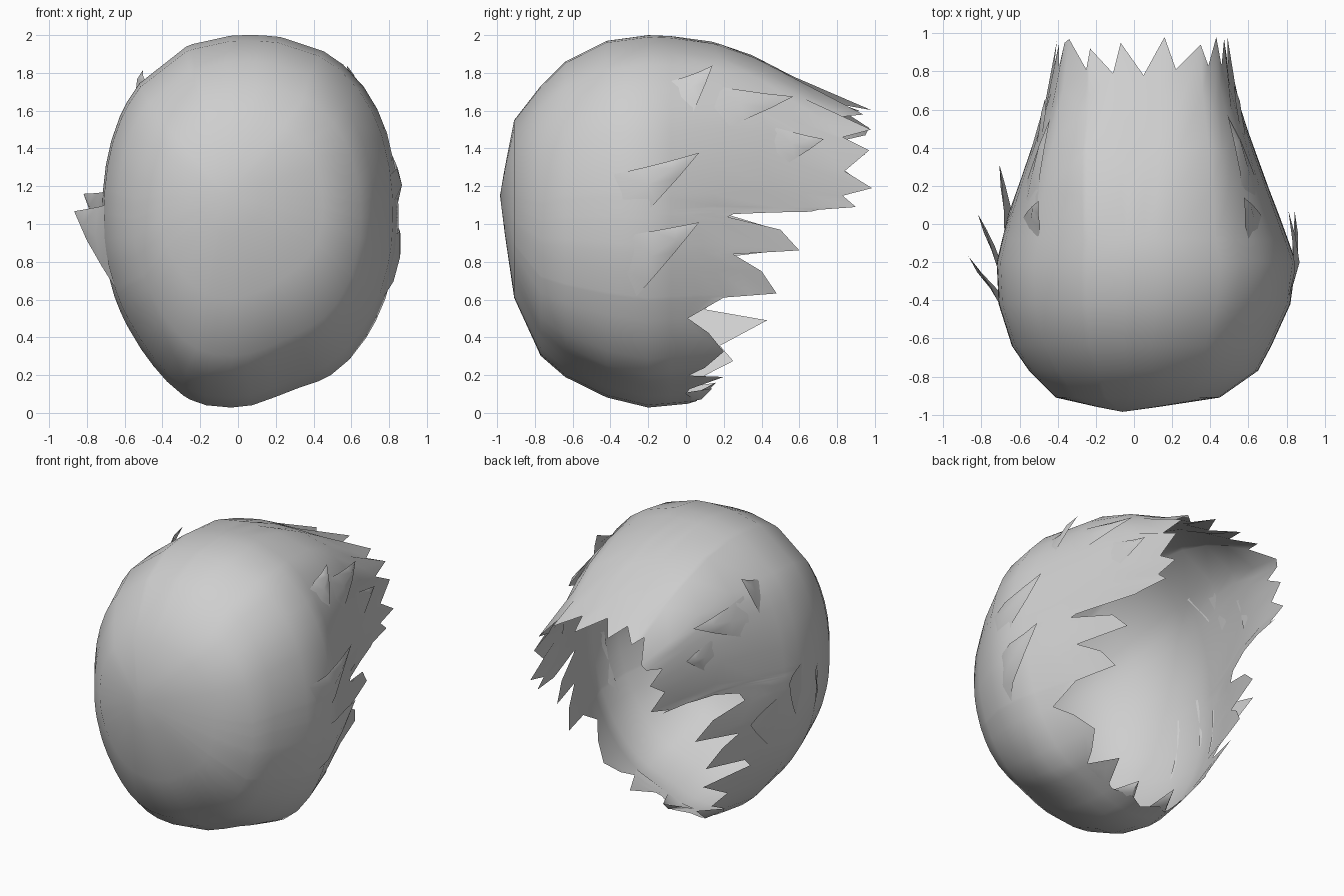
import bpy, bmesh, math
from mathutils import Vector

if "Cube" in bpy.data.objects:
    bpy.data.objects.remove(bpy.data.objects["Cube"])

grey = bpy.data.materials.new("hair_grey")
grey.diffuse_color = (0.62, 0.62, 0.62, 1)
grey.use_nodes = True
grey.node_tree.nodes["Principled BSDF"].inputs["Base Color"].default_value = grey.diffuse_color

# Envelope of the shell along y: y, left x, right x, bottom z, top z
ENV = [(-.985, -.08, -.04, 1.13, 1.17), (-.91, -.41, .45, .61, 1.55),
       (-.77, -.55, .65, .3, 1.73), (-.64, -.64, .72, .19, 1.86),
       (-.42, -.71, .82, .08, 1.97), (-.2, -.72, .85, .025, 2.0),
       (.05, -.66, .76, .05, 1.99), (.3, -.57, .66, .08, 1.92),
       (.57, -.48, .57, .15, 1.78), (.8, -.43, .5, .24, 1.64), (1, -.4, .49, .3, 1.6)]


def env(y):
    """Centre x, half width, centre z, half height at y."""
    for a, b in zip(ENV, ENV[1:]):
        if y <= b[0]:
            break
    t = min(max((y - a[0]) / (b[0] - a[0]), 0), 1)
    l, r, lo, hi = (p + (q - p) * t for p, q in zip(a[1:], b[1:]))
    return (l + r) / 2, (r - l) / 2, (lo + hi) / 2, (hi - lo) / 2


def power(y, upper):
    """Squareness of the cross-section, boxier towards the back of the crown."""
    return 2.35 + max(y, 0) * 2.1 if upper else 2.0


def surf(y, a, out=0):
    c, w, zc, h = env(y)
    n = power(y, math.sin(a) > 0)
    f = lambda v: math.copysign(abs(v) ** (2 / n), v)
    x, z = c + (w + out) * f(math.cos(a)), zc + (h + out) * f(math.sin(a))
    if z < zc:                        # chin hangs lower on the left
        skew = .06 * math.exp(-((x - .3) / .2) ** 2) - .05 * math.exp(-((x + .3) / .2) ** 2)
        z += skew * ((zc - z) / h) ** 2
    return Vector((x, y, z))


def angle_z(y, z, side):
    """Section angle of the side point at height z."""
    c, w, zc, h = env(y)
    s = max(-1, min(1, (z - zc) / h))
    a = math.asin(math.copysign(abs(s) ** (power(y, s > 0) / 2), s))
    return a if side > 0 else math.pi - a


def angle_x(y, x, upper):
    """Section angle of the crown or chin point at x."""
    c, w, zc, h = env(y)
    s = max(-1, min(1, (x - c) / w))
    a = math.acos(math.copysign(abs(s) ** (power(y, upper) / 2), s))
    return a if upper else -a


# Ragged rim: crown teeth (x, y), side locks (y, z), chin edge (x, y)
CROWN = [(-.34, .97), (-.25, .81), (-.23, .92), (-.11, .79), (-.07, .95),
         (.05, .78), (.16, .98), (.22, .81), (.35, .94), (.39, .83)]
RIGHT = [(.98, 1.5), (.83, 1.46), (.97, 1.39), (.84, 1.28), (.985, 1.19),
         (.83, 1.15), (.9, 1.09), (.7, 1.13), (.66, 1.08), (.46, 1.15), (.25, 1.12),
         (.22, 1.06), (.5, .97), (.6, .86), (.25, .84), (.4, .75), (.48, .63),
         (.2, .61), (.01, .5), (.12, .42), (.2, .31), (.1, .21), (.0, .15)]
LEFT = [(.95, 1.47), (.82, 1.44), (.95, 1.37), (.83, 1.29), (.96, 1.2),
        (.8, 1.16), (.86, 1.1), (.64, 1.13), (.6, 1.08), (.44, 1.15), (.26, 1.11),
        (.22, 1.05), (.45, .98), (.58, .87), (.25, .83), (.36, .76), (.46, .64),
        (.16, .61), (.1, .55), (.43, .5), (.18, .37), (.25, .3), (.08, .22), (.0, .15)]
CHIN = [(.28, .04), (.18, .0), (.06, .06), (-.04, .01), (-.16, .06), (-.24, .0)]

rim = [(y, angle_x(y, x, True)) for x, y in CROWN]
rim += [(y, angle_z(y, z, 1)) for y, z in RIGHT]
rim += [(y, angle_x(y, x, False)) for x, y in CHIN]
rim += [(y, angle_z(y, z, -1) - math.tau) for y, z in reversed(LEFT)]
stop = rim[0][1] - math.tau           # the last column may not pass the first
cols = []
for i, (y, a) in enumerate(rim):      # keep the columns in clockwise order
    if cols:
        a = min(a, cols[-1][1] - .006)
    cols.append((y, max(a, stop + .006 * (len(rim) - i))))


def finish(bm, name, angle):
    me = bpy.data.meshes.new(name)
    bm.to_mesh(me)
    bm.free()
    me.materials.append(grey)
    ob = bpy.data.objects.new(name, me)
    bpy.context.collection.objects.link(ob)
    bpy.ops.object.select_all(action='DESELECT')
    ob.select_set(True)
    bpy.context.view_layer.objects.active = ob
    bpy.ops.object.shade_smooth_by_angle(angle=math.radians(angle))


# Hair shell: columns run from the front pole back to the ragged rim
bm = bmesh.new()
FIXED = [-.96, -.91, -.77, -.64, -.42, -.2, -.08]
pole = bm.verts.new((-.06, -.985, 1.15))
grid = []
for yr, a in cols:
    ys = FIXED + [-.08 + (yr + .08) * t for t in (.25, .5, .75, 1)]
    grid.append([bm.verts.new(surf(y, a)) for y in ys])
for p, q in zip(grid, grid[1:] + grid[:1]):
    bm.faces.new((pole, p[0], q[0]))
    for i in range(len(p) - 1):
        bm.faces.new((p[i], p[i + 1], q[i + 1], q[i]))
bmesh.ops.recalc_face_normals(bm, faces=bm.faces)
if sum(f.normal.dot(f.calc_center_median() - Vector((0, 0, 1))) for f in bm.faces) < 0:
    bmesh.ops.reverse_faces(bm, faces=bm.faces)
finish(bm, "hair_shell", 70)


def tuft(name, side, top, tip, low, out):
    """Raised lock hugging the shell: root edge top-low, tip lifted outwards."""
    on = lambda p, d: surf(p[0], angle_z(p[0], p[1], side), d)
    mix = lambda p, q, t: [u + (v - u) * t for u, v in zip(p, q)]
    bm = bmesh.new()
    rows = []
    for t in (0, .33, .67):
        a, b = mix(top, tip, t), mix(low, tip, t)
        lift = out * t ** 1.3
        rows.append([bm.verts.new(on(mix(a, b, s), lift + e)) for s, e in
                     ((0, -.004), (.5, .02 * t), (1, -.004))])
    end = bm.verts.new(on(tip, out))
    for p, q in zip(rows, rows[1:]):
        for i in (0, 1):
            bm.faces.new((p[i], p[i + 1], q[i + 1], q[i]))
    for i in (0, 1):
        bm.faces.new((rows[-1][i], rows[-1][i + 1], end))
    bmesh.ops.recalc_face_normals(bm, faces=bm.faces)
    if sum(f.normal.x for f in bm.faces) * side < 0:
        bmesh.ops.reverse_faces(bm, faces=bm.faces)
    finish(bm, name, 60)


# Loose locks on each side: root top, tip, root bottom as (y, z), and lift
TUFTS = [(1, (-.4, 1.26), (.07, 1.35), (-.27, 1.0), .08),
         (1, (-.3, .94), (.07, 1.01), (-.32, .55), .09),
         (1, (-.08, 1.76), (.14, 1.79), (.03, 1.58), .06),
         (1, (.12, 1.74), (.57, 1.65), (.18, 1.5), .03),
         (1, (.45, 1.52), (.73, 1.43), (.5, 1.3), .03),
         (-1, (-.42, 1.1), (-.17, 1.06), (-.42, .65), .155),
         (-1, (-.25, 1.17), (.05, 1.14), (-.2, .8), .16),
         (-1, (-.05, 1.0), (.31, .95), (-.02, .65), .14),
         (-1, (-.08, 1.74), (.12, 1.77), (.03, 1.56), .06),
         (-1, (.1, 1.7), (.55, 1.6), (.15, 1.45), .03),
         (-1, (.4, 1.52), (.66, 1.43), (.45, 1.3), .03)]
for i, (s, top, tip, low, out) in enumerate(TUFTS):
    tuft(f"{'right' if s > 0 else 'left'}_lock_{i + 1}", s, top, tip, low, out)

# Small locks curling up from the chin edge
bm = bmesh.new()
for x, w, y, z in ((.3, .12, .2, .19), (.08, .1, .14, .13), (-.2, .1, .16, .16)):
    roots = [surf(-.06, angle_x(-.06, x + d, False), -.005) for d in (-w, 0, w)]
    l, m, r = (bm.verts.new(p) for p in roots)
    bend = bm.verts.new((x, .08, roots[1].z + .01))
    t = bm.verts.new((x * .95, y, z))
    for f in ((l, m, bend), (m, r, bend), (l, bend, t), (bend, r, t)):
        bm.faces.new(f)
finish(bm, "chin_locks", 60)
